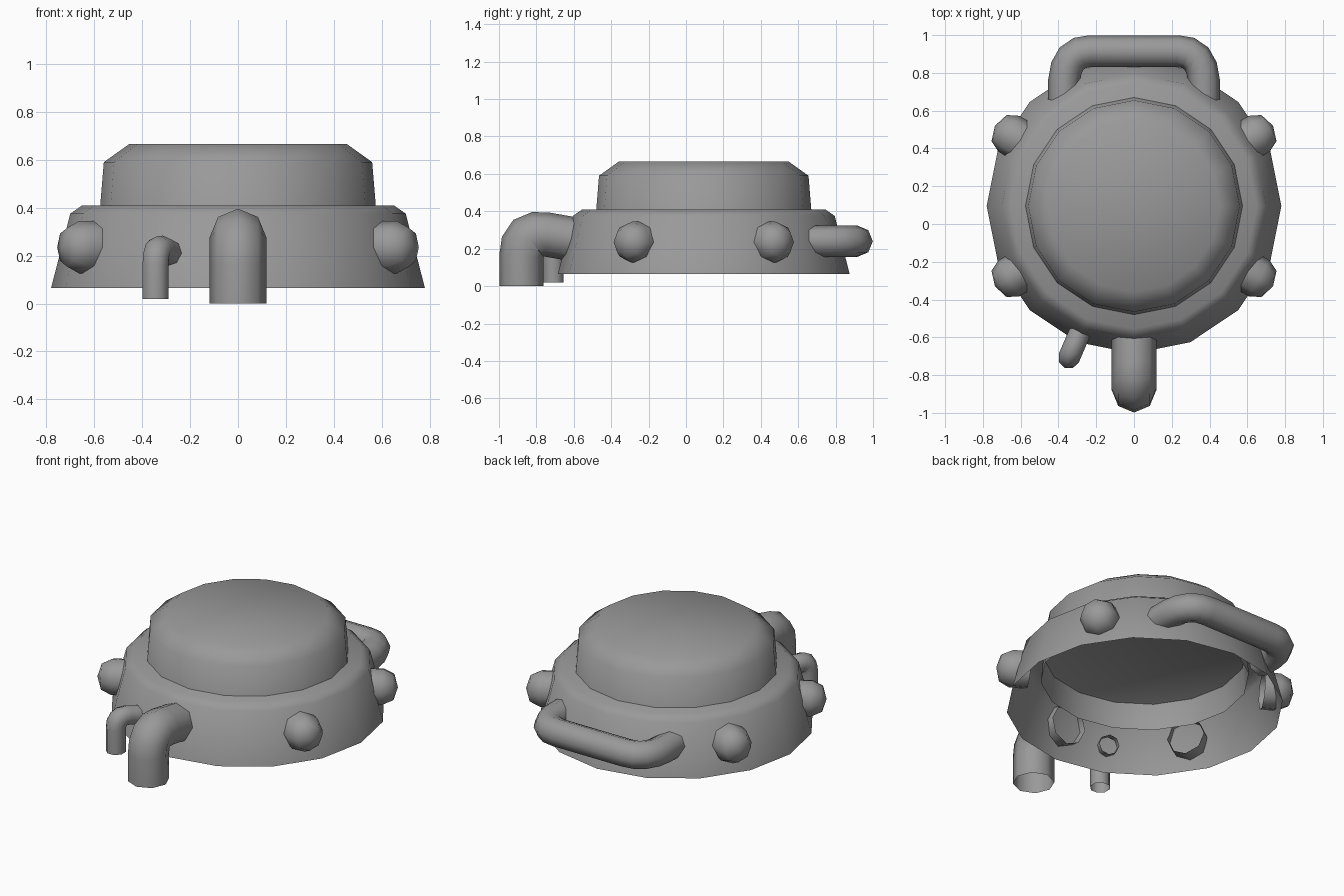
import bpy, bmesh, math
from mathutils import Vector

if "Cube" in bpy.data.objects:
    bpy.data.objects.remove(bpy.data.objects["Cube"], do_unlink=True)

CENTRE = Vector((0, 0.095, 0))

grey = bpy.data.materials.new("plain grey")
grey.use_nodes = True
colour = (0.32, 0.32, 0.32, 1)
grey.diffuse_color = colour
grey.node_tree.nodes["Principled BSDF"].inputs["Base Color"].default_value = colour


def sweep(name, path, radii, side, sides=8):
    """Sweep a regular polygon along a planar path; side is the plane's normal."""
    path = [Vector(p) for p in path]
    side = Vector(side).normalized()
    bm = bmesh.new()
    rings = []
    for i, p in enumerate(path):
        into = (p - path[max(i - 1, 0)]).normalized()
        out = (path[min(i + 1, len(path) - 1)] - p).normalized()
        tangent = (into + out).normalized()
        mitre = 1 / max(tangent.dot(out if out.length else into), 0.5)
        up = tangent.cross(side) * mitre
        ring = []
        for k in range(sides):
            a = math.tau * k / sides
            ring.append(bm.verts.new(p + radii[i] * (side * math.cos(a) + up * math.sin(a))))
        rings.append(ring)
    for low, high in zip(rings, rings[1:]):
        for k in range(sides):
            n = (k + 1) % sides
            bm.faces.new((low[k], low[n], high[n], high[k]))
    # A zero radius closes to a single pole
    bmesh.ops.remove_doubles(bm, verts=bm.verts, dist=0.0005)
    bmesh.ops.recalc_face_normals(bm, faces=bm.faces)
    mesh = bpy.data.meshes.new(name)
    bm.to_mesh(mesh)
    bm.free()
    mesh.materials.append(grey)
    obj = bpy.data.objects.new(name, mesh)
    bpy.context.collection.objects.link(obj)
    bpy.ops.object.select_all(action="DESELECT")
    obj.select_set(True)
    bpy.context.view_layer.objects.active = obj
    bpy.ops.object.shade_smooth_by_angle(angle=math.radians(65))
    return obj


def lathe(name, base, axis, profile, side, sides):
    """Turn (distance, radius) pairs around an axis."""
    sweep(name, [base + axis * d for d, r in profile], [r for d, r in profile], side, sides)


def bend(a, corner, b, steps=4):
    """Rounded corner from a to b."""
    a, corner, b = Vector(a), Vector(corner), Vector(b)
    return [a.lerp(corner, t).lerp(corner.lerp(b, t), t) for t in (i / steps for i in range(steps + 1))]


# Flared skirt with a flat closed top, open below
up = Vector((0, 0, 1))
lathe("skirt", CENTRE, up,
      [(0.065, 0.78), (0.375, 0.70), (0.41, 0.65), (0.411, 0)], (1, 0, 0), 16)

# Raised cap, its open lower end set into the skirt
lathe("cap", CENTRE, up,
      [(0.25, 0.588), (0.59, 0.56), (0.665, 0.455), (0.666, 0)], (1, 0, 0), 16)

# Four domed studs around the skirt
for end, sy in (("front", -1), ("back", 1)):
    for hand, sx in (("right", -1), ("left", 1)):
        axis = Vector((sx * math.cos(math.radians(30)), sy * 0.5, 0))
        lathe(f"{end}_{hand}_stud", CENTRE + up * 0.235, axis,
              [(0.67, 0.11), (0.765, 0.11), (0.825, 0.08), (0.85, 0)],
              axis.cross(up), 8)

# Large front pipe
path = [(0, -0.88, 0)] + bend((0, -0.88, 0.16), (0, -0.88, 0.30), (0, -0.74, 0.275)) + [(0, -0.57, 0.245)]
sweep("front_pipe", path, [0.118] * len(path), (1, 0, 0))

# Small pipe beside it, pointing out from the centre
out = Vector((-0.394, -0.919, 0))


def on_spoke(distance, height):
    return CENTRE + out * distance + up * height


path = [on_spoke(0.874, 0.02)] + bend(on_spoke(0.874, 0.16), on_spoke(0.874, 0.235),
                                      on_spoke(0.80, 0.225)) + [on_spoke(0.69, 0.20)]
sweep("small_pipe", path, [0.058] * len(path), out.cross(up))

# Back handle, mirrored across the middle
half = [Vector((0.37, 0.655, 0.24))] + bend((0.37, 0.76, 0.24), (0.36, 0.915, 0.24), (0.23, 0.915, 0.24))
path = half + [Vector((-p.x, p.y, p.z)) for p in reversed(half)]
sweep("back_handle", path, [0.084] * len(path), (0, 0, 1))
